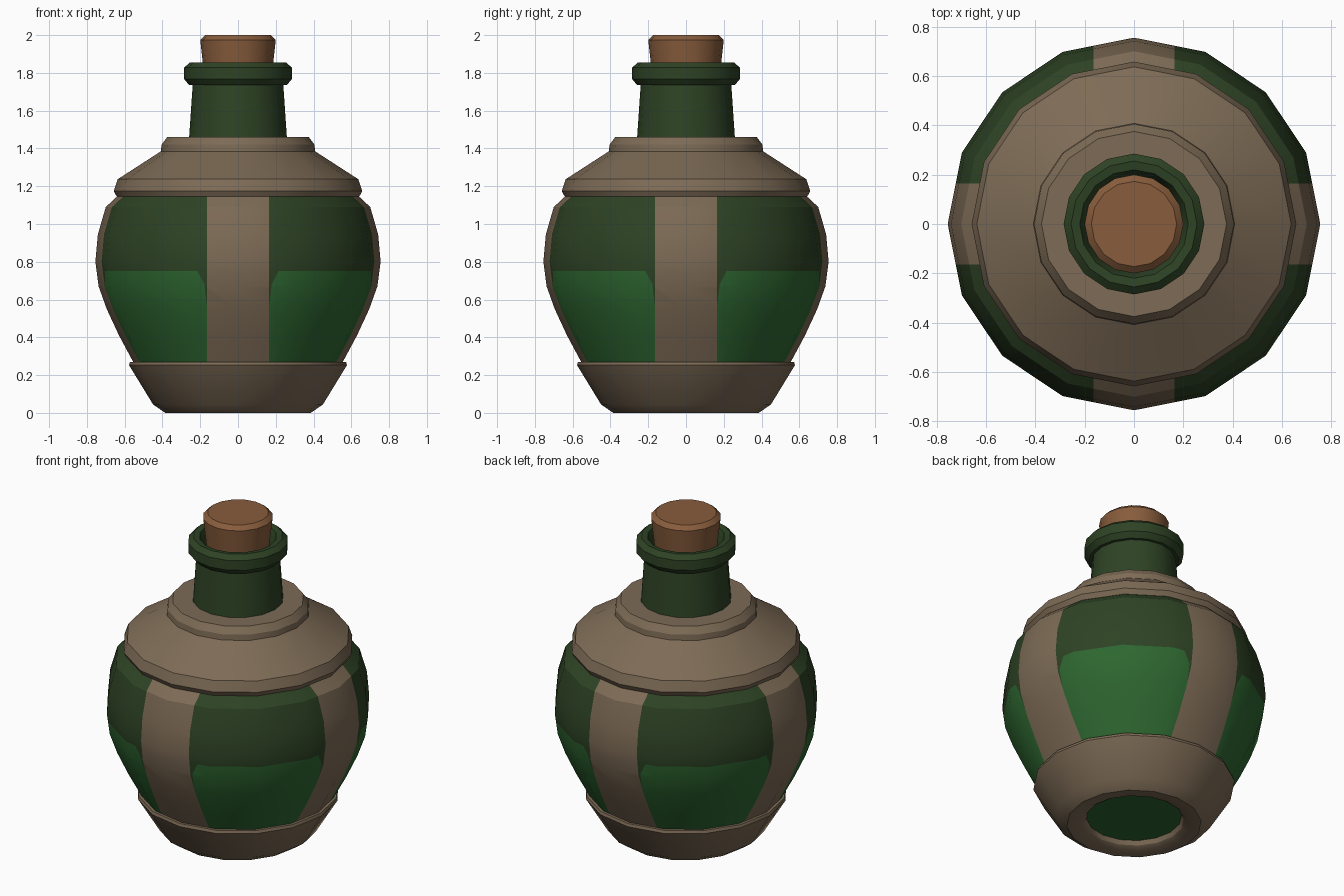
import bpy, bmesh, math
from mathutils import Vector

if "Cube" in bpy.data.objects:
    bpy.data.objects.remove(bpy.data.objects["Cube"])

SIDES = 16
STRAP = 0.165      # half width of the vertical straps
LEVEL = 0.75       # liquid height


def material(name, rgb):
    m = bpy.data.materials.new(name)
    m.diffuse_color = (*rgb, 1)
    m.use_nodes = True
    m.node_tree.nodes["Principled BSDF"].inputs["Base Color"].default_value = m.diffuse_color
    return m


leather = material("tan leather", (0.205, 0.147, 0.092))
glass = material("dark green glass", (0.027, 0.056, 0.018))
liquid = material("green liquid", (0.027, 0.135, 0.030))
cork_mat = material("cork brown", (0.245, 0.108, 0.045))


def finish(bm, name, mats):
    mesh = bpy.data.meshes.new(name)
    bm.to_mesh(mesh)
    bm.free()
    for m in mats:
        mesh.materials.append(m)
    ob = bpy.data.objects.new(name, mesh)
    bpy.context.collection.objects.link(ob)
    bpy.ops.object.select_all(action='DESELECT')
    bpy.context.view_layer.objects.active = ob
    ob.select_set(True)
    bpy.ops.object.shade_smooth_by_angle(angle=math.radians(28))
    return ob


def lathe(profile, cap_start=False, cap_end=False):
    """Turn (radius, height) points, listed bottom to top on the outside."""
    bm = bmesh.new()
    rings = []
    for r, z in profile:
        rings.append([bm.verts.new((r * math.cos(2 * math.pi * i / SIDES),
                                    r * math.sin(2 * math.pi * i / SIDES), z))
                      for i in range(SIDES)])
    for a, b in zip(rings, rings[1:]):
        for i in range(SIDES):
            j = (i + 1) % SIDES
            bm.faces.new((a[i], a[j], b[j], b[i]))
    if cap_start:
        bm.faces.new(rings[0][::-1])
    if cap_end:
        bm.faces.new(rings[-1])
    return bm


def cut(bm, point, normal, faces=None):
    faces = list(bm.faces) if faces is None else faces
    geom = set(faces)
    for f in faces:
        geom.update(f.edges)
        geom.update(f.verts)
    bmesh.ops.bisect_plane(bm, geom=list(geom), dist=1e-5,
                           plane_co=point, plane_no=normal)


# Round body: straps, glass windows and liquid are cut into one surface
bm = lathe([(0.545, 0.25), (0.555, 0.27), (0.63, 0.41), (0.695, 0.55),
            (0.738, 0.67), (0.755, 0.80), (0.742, 0.945), (0.70, 1.09), (0.63, 1.155)])
for s in (-1, 1):
    cut(bm, (s * STRAP, 0, 0), (1, 0, 0))
    cut(bm, (0, s * STRAP, 0), (0, 1, 0))
cut(bm, (0, 0, LEVEL), (0, 0, 1))

# Softened upper corners of the liquid: (sideways offset, drop) line pairs
corners = [((STRAP, 0.57), (0.178, 0.68)), ((0.178, 0.68), (0.215, LEVEL))]
chamfers = []
for (d0, z0), (d1, z1) in corners:
    for axis in (0, 1):
        for s in (-1, 1):
            p = Vector((0, 0, z0))
            p[axis] = s * d0
            n = Vector((0, 0, d1 - d0))
            n[axis] = -s * (z1 - z0)
            chamfers.append((axis, s, p, n))
for axis, s, p, n in chamfers:
    near = []
    for f in bm.faces:
        c = f.calc_center_median()
        if s * c[axis] > STRAP and abs(c[1 - axis]) > abs(c[axis]) and 0.5 < c.z < LEVEL:
            near.append(f)
    cut(bm, p, n, near)
for f in bm.faces:
    c = f.calc_center_median()
    side = min(abs(c.x), abs(c.y))
    if side < STRAP:
        f.material_index = 0
        continue
    top = LEVEL
    if side < 0.178:
        top = 0.57 + (side - STRAP) / 0.013 * 0.11
    elif side < 0.215:
        top = 0.68 + (side - 0.178) / 0.037 * 0.07
    f.material_index = 2 if c.z < top else 1
finish(bm, "flask_body", [leather, glass, liquid])

# Leather foot with an open ring underneath
bm = lathe([(0.27, 0.05), (0.285, 0.02), (0.31, 0.005), (0.385, 0.0), (0.45, 0.045),
            (0.577, 0.253), (0.572, 0.27), (0.54, 0.27)])
finish(bm, "leather_foot", [leather])

# Glass bottom seen through the foot
bm = lathe([(0.30, 0.045), (0.30, 0.07)], True, True)
finish(bm, "bottom_glass", [liquid])

# Leather shoulder collar
bm = lathe([(0.61, 1.145), (0.642, 1.145), (0.658, 1.175), (0.637, 1.237), (0.408, 1.385),
            (0.405, 1.42), (0.375, 1.46), (0.23, 1.46)])
finish(bm, "shoulder_collar", [leather])

# Glass neck with rolled lip and inner wall
bm = lathe([(0.26, 1.44), (0.24, 1.735), (0.258, 1.735), (0.285, 1.767), (0.285, 1.828),
            (0.255, 1.855), (0.22, 1.85), (0.20, 1.80), (0.19, 1.74)], False, True)
finish(bm, "glass_neck", [glass])

# Cork stopper
bm = lathe([(0.175, 1.75), (0.20, 1.975), (0.173, 2.0)], True, True)
finish(bm, "cork_stopper", [cork_mat])
